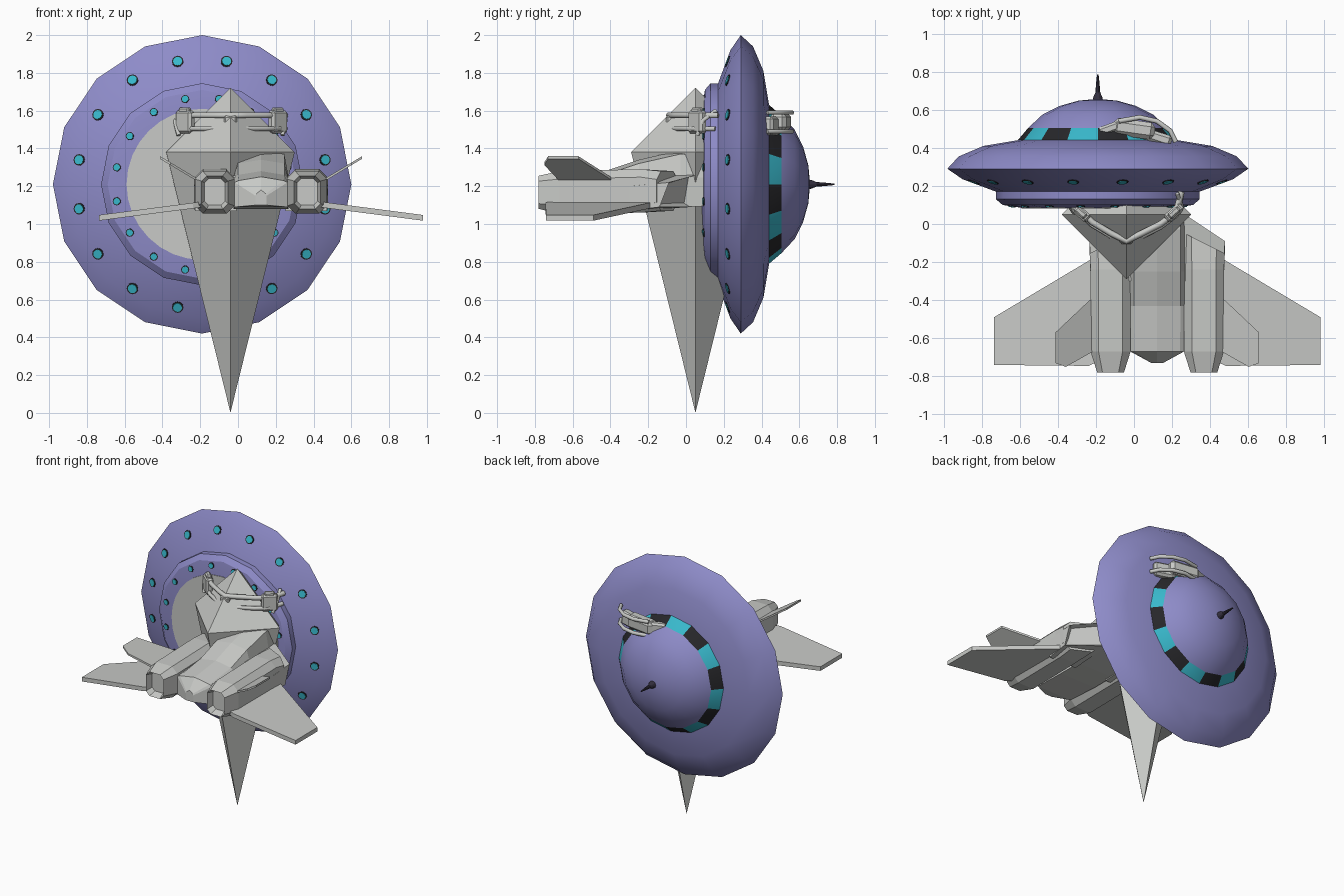
import bpy, bmesh, math
from mathutils import Vector, Matrix

if "Cube" in bpy.data.objects:
    bpy.data.objects.remove(bpy.data.objects["Cube"])


def material(name, rgb):
    m = bpy.data.materials.new(name)
    m.use_nodes = True
    m.diffuse_color = (*rgb, 1)
    m.node_tree.nodes["Principled BSDF"].inputs["Base Color"].default_value = (*rgb, 1)
    return m


PURPLE = material("lavender_hull", (0.27, 0.26, 0.58))
CYAN = material("cyan_glass", (0.04, 0.48, 0.60))
BLACK = material("black_trim", (0.02, 0.02, 0.023))
GREY = material("light_grey", (0.58, 0.59, 0.57))
DARK = material("dark_antenna", (0.035, 0.03, 0.05))


def finish(name, bm, mats, loc=(0, 0, 0), mirror=False, smooth=False):
    bmesh.ops.recalc_face_normals(bm, faces=bm.faces)
    me = bpy.data.meshes.new(name)
    bm.to_mesh(me)
    bm.free()
    for m in mats:
        me.materials.append(m)
    ob = bpy.data.objects.new(name, me)
    ob.location = loc
    bpy.context.collection.objects.link(ob)
    if mirror:
        ob.modifiers.new("Mirror", "MIRROR").use_mirror_merge = False
    if smooth:
        bpy.ops.object.select_all(action="DESELECT")
        ob.select_set(True)
        bpy.context.view_layer.objects.active = ob
        bpy.ops.object.shade_smooth_by_angle(angle=math.radians(27))
    return ob


def loft(name, sections, mats=(GREY,), closed_ends=True, rule=None, **kw):
    """Skin equal-length loops of points; rule(ring, side) gives a material index."""
    bm = bmesh.new()
    rings = [[bm.verts.new(p) for p in s] for s in sections]
    n = len(rings[0])
    for r, (a, b) in enumerate(zip(rings, rings[1:])):
        for i in range(n):
            j = (i + 1) % n
            f = bm.faces.new((a[i], a[j], b[j], b[i]))
            f.material_index = rule(r, i) if rule else 0
    if closed_ends:
        bm.faces.new(rings[0])
        bm.faces.new(rings[-1])
    bmesh.ops.remove_doubles(bm, verts=bm.verts, dist=0.0005)
    return finish(name, bm, mats, **kw)


def circle(r, y, n=16):
    return [(r * math.cos(math.tau * i / n), y, r * math.sin(math.tau * i / n)) for i in range(n)]


# Saucer: turned about the y axis
HUB = (-0.19, 0, 1.21)
profile = [(0.40, 0.085), (0.50, 0.10), (0.535, 0.13), (0.535, 0.17), (0.71, 0.235), (0.79, 0.29),
           (0.73, 0.355), (0.60, 0.41), (0.42, 0.44), (0.365, 0.505), (0.29, 0.575),
           (0.20, 0.62), (0.10, 0.648), (0.02, 0.655)]
BAND = 8
loft("saucer_hull", [circle(r, y) for r, y in profile], (PURPLE, CYAN, BLACK),
     rule=lambda r, i: 1 + i % 2 if r == BAND else 0, loc=HUB, smooth=True)
loft("base_disc", [circle(0.40, 0.081, 32), circle(0.40, 0.09, 32)], loc=HUB)
loft("antenna", [circle(r, y, 10) for r, y in
                 [(0.028, 0.645), (0.024, 0.665), (0.013, 0.69), (0.009, 0.74), (0.004, 0.785)]],
     (DARK,), loc=HUB, smooth=True)


# Portholes: thin glass plates on dark rims, one per hull facet
def portholes(name, dist, y, slope, size):
    for part, radius, lift, mat in (("rim", size, 0.004, BLACK), ("glass", size * 0.78, 0.007, CYAN)):
        bm = bmesh.new()
        for k in range(16):
            a = math.tau * (k + 0.5) / 16
            out = Vector((math.cos(a), 0, math.sin(a)))
            normal = (out * slope + Vector((0, -1, 0))).normalized()
            spot = out * dist + Vector((0, y, 0)) + normal * (lift / 2)
            turn = normal.to_track_quat("Z", "Y").to_matrix().to_4x4()
            bmesh.ops.create_cone(bm, cap_ends=True, segments=12, radius1=radius, radius2=radius,
                                  depth=lift, matrix=Matrix.Translation(spot) @ turn)
        finish(f"{name}_{part}", bm, (mat,), loc=HUB)


portholes("large_porthole", 0.663, 0.222, 0.37, 0.031)
portholes("small_porthole", 0.46, 0.095, 0.15, 0.022)

# Long four-sided crystal spike
GEM = (-0.04, 0.05, 0)
loft("crystal_spike", [[(s * x, s * y, z) for x, y in ((1, 0), (0, 1), (-1, 0), (0, -1))]
                       for s, z in ((0.001, 0.005), (0.34, 1.38), (0.001, 1.72))], loc=GEM)

# Jet: every side part is mirrored across the jet's centre line
JET = (0.122, 0, 0)


def fuselage_section(y, w, low, mid, top):
    return [(-w, y, low), (w, y, low), (w, y, mid), (w * 0.85, y, top - 0.02), (0, y, top),
            (-w * 0.85, y, top - 0.02), (-w, y, mid)]


loft("jet_fuselage", [fuselage_section(*s) for s in (
    (-0.73, 0.03, 1.10, 1.15, 1.18), (-0.67, 0.14, 1.09, 1.22, 1.25), (-0.43, 0.145, 1.08, 1.24, 1.28),
    (-0.25, 0.145, 1.08, 1.25, 1.34), (-0.03, 0.145, 1.09, 1.25, 1.39), (0.25, 0.12, 1.10, 1.24, 1.38))],
    loc=JET)


def octagon(x, y, w, low, high, sweep=0.0):
    c = w * 0.4
    pts = [(-w + c, low), (w - c, low), (w, low + c), (w, high - c),
           (w - c, high), (-w + c, high), (-w, high - c), (-w, low + c)]
    return [(x + u, y - u * sweep, z) for u, z in pts]


# Engine nacelle with a swept intake mouth
loft("engine", [octagon(0.245, *s) for s in (
    (-0.73, 0.055, 1.10, 1.24), (-0.78, 0.07, 1.08, 1.255), (-0.67, 0.105, 1.055, 1.28),
    (-0.24, 0.105, 1.06, 1.29))] + [octagon(0.245, -0.10, 0.11, 1.07, 1.28, 0.5)],
    loc=JET, mirror=True)

bm = bmesh.new()
front = [bm.verts.new(p) for p in ((0.13, 0.03, 1.09), (0.355, -0.14, 1.09),
                                   (0.355, -0.09, 1.22), (0.13, 0.06, 1.26))]
rear = [bm.verts.new(p) for p in ((0.13, -0.3, 1.07), (0.35, -0.3, 1.07),
                                  (0.35, -0.3, 1.20), (0.13, -0.3, 1.26))]
mouth = bm.faces.new(front)
bm.faces.new(rear)
for i in range(4):
    j = (i + 1) % 4
    bm.faces.new((front[i], front[j], rear[j], rear[i]))
bmesh.ops.recalc_face_normals(bm, faces=bm.faces)
bmesh.ops.inset_individual(bm, faces=[mouth], thickness=0.02, depth=-0.03)
finish("intake", bm, (GREY,), loc=JET, mirror=True)


def plate(name, outline, height, thick):
    layers = [[(x, y, height(x) + d) for x, y in outline] for d in (-thick / 2, thick / 2)]
    loft(name, layers, loc=JET, mirror=True)


plate("wing", [(0.2, -0.15), (0.355, -0.19), (0.858, -0.49), (0.858, -0.74), (0.36, -0.745), (0.2, -0.67)],
      lambda x: 1.10 - (x - 0.34) * 0.13, 0.03)
plate("tail_fin", [(0.32, -0.38), (0.355, -0.40), (0.535, -0.57), (0.535, -0.73), (0.48, -0.75), (0.32, -0.66)],
      lambda x: 1.235 + (x - 0.34) * 0.60, 0.014)


# Mechanical harness wrapped round the crystal and through the saucer
def tube(name, pts, radius):
    cu = bpy.data.curves.new(name, "CURVE")
    cu.dimensions = "3D"
    cu.bevel_depth = radius
    cu.bevel_resolution = 1
    cu.use_fill_caps = True
    sp = cu.splines.new("POLY")
    sp.points.add(len(pts) - 1)
    for p, co in zip(sp.points, pts):
        p.co = (*co, 1)
    cu.materials.append(GREY)
    ob = bpy.data.objects.new(name, cu)
    bpy.context.collection.objects.link(ob)


def block(name, loc, size, turn=0.0):
    bm = bmesh.new()
    bmesh.ops.create_cube(bm, size=1)
    bmesh.ops.scale(bm, vec=size, verts=bm.verts)
    bmesh.ops.bevel(bm, geom=bm.edges[:], offset=min(size) * 0.25, segments=1, affect="EDGES")
    finish(name, bm, (GREY,), loc=loc).rotation_euler.z = math.radians(turn)


path = [(-0.31, 0.10), (-0.22, 0.01), (-0.12, -0.05), (-0.04, -0.09), (0.04, -0.05), (0.14, 0.0), (0.22, 0.06), (0.25, 0.17)]
tube("harness_upper_bar", [(x, y, 1.575) for x, y in path], 0.017)
tube("harness_lower_bar", [(x, y - 0.015, 1.505) for x, y in path], 0.014)
block("harness_clasp", (-0.04, -0.085, 1.55), (0.07, 0.04, 0.05))
for name, x, y, turn in (("right", -0.28, 0.06, -42), ("left", 0.21, 0.06, 42)):
    block(name + "_harness_block", (x, y, 1.54), (0.11, 0.05, 0.12), turn)
    block(name + "_harness_cap", (x, y, 1.60), (0.07, 0.035, 0.035), turn)
    tube(name + "_harness_strut", [(x * 1.12, y, 1.47), (x * 1.2, y + 0.03, 1.55), (x * 1.08, y + 0.1, 1.60)], 0.012)
block("rear_pack", (0.0, 0.50, 1.54), (0.22, 0.09, 0.10), -8)
block("rear_pack_tail", (-0.13, 0.50, 1.55), (0.12, 0.05, 0.07), 20)
block("rear_pack_foot", (0.12, 0.455, 1.52), (0.16, 0.06, 0.10), -18)
for z in (1.49, 1.59):
    tube("rear_harness_tube", [(-0.08, 0.54, z), (0.03, 0.56, z), (0.12, 0.54, z), (0.19, 0.49, z), (0.22, 0.43, z)], 0.013)
